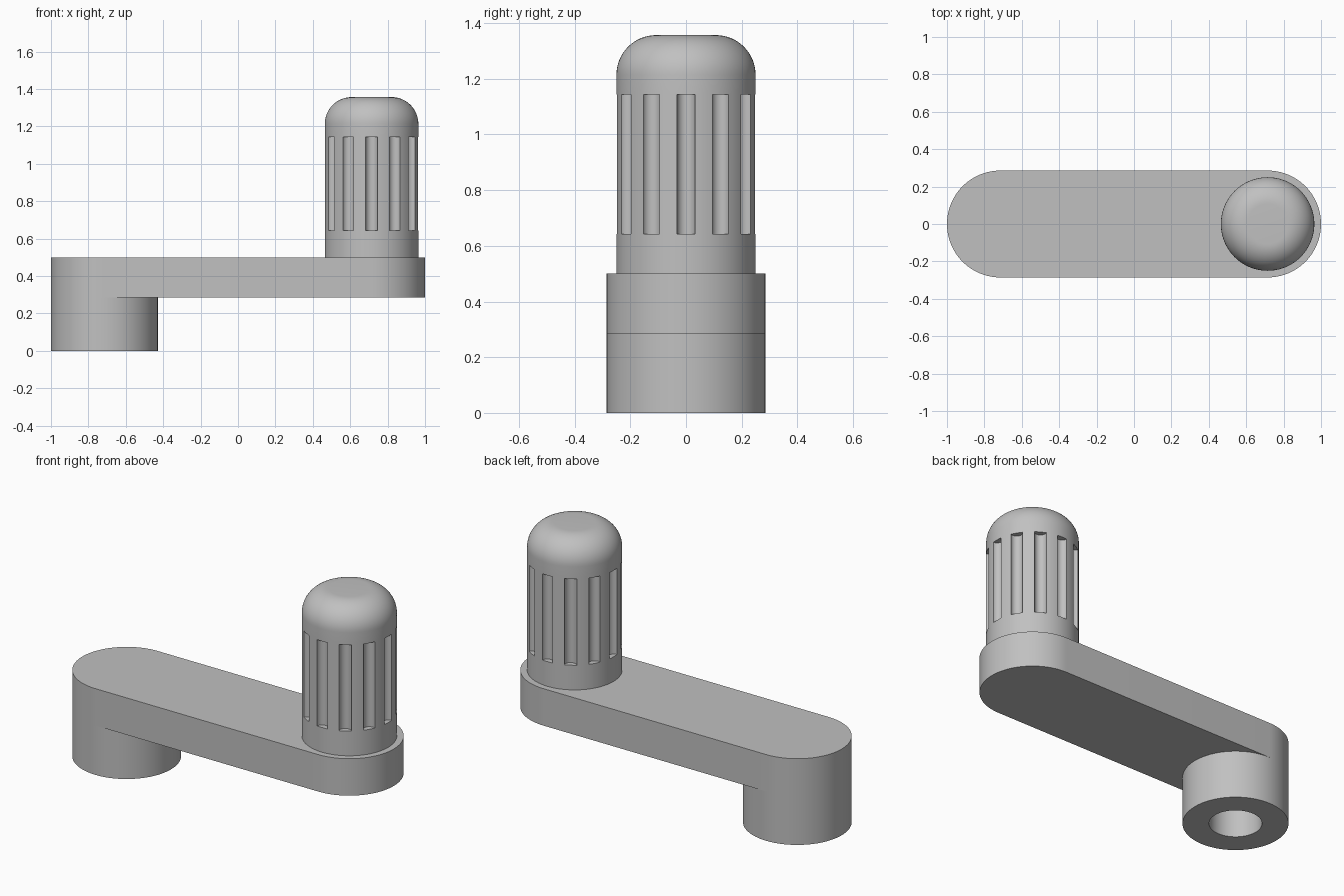
import bpy
import bmesh
from math import sin, cos, pi

cube = bpy.data.objects.get("Cube")
if cube:
    bpy.data.objects.remove(cube, do_unlink=True)

# Main dimensions
END_R = 2 / 7            # radius of the arm ends and the boss
END_X = 1 - END_R        # distance of the end centres from the middle
ARM_BOTTOM, ARM_TOP = END_R, 0.5
BORE_R = END_R / 2
KNOB_R, KNOB_TOP, FILLET = 0.25, 1.357, 0.143
GROOVE_R, GROOVE_LOW, GROOVE_HIGH, GROOVES = 0.033, 0.643, 1.143, 12
SEGMENTS = 96

grey = bpy.data.materials.new("plain grey")
grey.use_nodes = True
colour = (0.53, 0.53, 0.53, 1)
grey.diffuse_color = colour
grey.node_tree.nodes["Principled BSDF"].inputs["Base Color"].default_value = colour


def add_object(name, bm):
    bmesh.ops.recalc_face_normals(bm, faces=bm.faces)
    mesh = bpy.data.meshes.new(name)
    bm.to_mesh(mesh)
    bm.free()
    mesh.materials.append(grey)
    obj = bpy.data.objects.new(name, mesh)
    bpy.context.collection.objects.link(obj)
    return obj


def prism(bm, outline, low, high):
    base = bm.faces.new([bm.verts.new((x, y, low)) for x, y in outline])
    sides = bmesh.ops.extrude_face_region(bm, geom=[base], use_keep_orig=True)
    top = [v for v in sides["geom"] if isinstance(v, bmesh.types.BMVert)]
    bmesh.ops.translate(bm, vec=(0, 0, high - low), verts=top)


def lathe(name, profile, centre_x):
    """Turn (radius, height) points about a vertical axis."""
    bm = bmesh.new()
    verts = [bm.verts.new((r, 0, z)) for r, z in profile]
    edges = [bm.edges.new(pair) for pair in zip(verts, verts[1:])]
    bmesh.ops.spin(bm, geom=verts + edges, cent=(0, 0, 0), axis=(0, 0, 1),
                   angle=2 * pi, steps=SEGMENTS, use_merge=True)
    bmesh.ops.remove_doubles(bm, verts=bm.verts, dist=1e-5)
    # Close the ends that are still open on the axis side
    obj = add_object(name, bm)
    obj.location.x = centre_x
    return obj


def smooth(obj):
    bpy.ops.object.select_all(action="DESELECT")
    obj.select_set(True)
    bpy.context.view_layer.objects.active = obj
    bpy.ops.object.shade_smooth_by_angle(angle=pi / 6)


# Crank arm: a slot-shaped bar with round ends
half = SEGMENTS // 2
outline = []
for side in (1, -1):
    for i in range(half + 1):
        a = -pi / 2 + pi * i / half
        outline.append((side * (END_X + END_R * cos(a)), side * END_R * sin(a)))
bm = bmesh.new()
prism(bm, outline, ARM_BOTTOM, ARM_TOP)
arm = add_object("crank_arm", bm)
smooth(arm)

# Shaft boss: a tube under the arm, its bore closed by the arm
boss = lathe("shaft_boss", [(BORE_R, ARM_BOTTOM), (BORE_R, 0), (END_R, 0),
                            (END_R, ARM_BOTTOM)], -END_X)
smooth(boss)

# Knob: a cylinder with a rounded top
profile = [(0, ARM_TOP), (KNOB_R, ARM_TOP),
           (KNOB_R, GROOVE_LOW - 0.01), (KNOB_R, GROOVE_HIGH + 0.01)]
for i in range(17):
    a = pi / 2 * i / 16
    profile.append((KNOB_R - FILLET + FILLET * cos(a),
                    KNOB_TOP - FILLET + FILLET * sin(a)))
profile.append((0, KNOB_TOP))
knob = lathe("knob", profile, END_X)

# Grip grooves: round-bottomed flutes cut into the knob
bm = bmesh.new()
for k in range(GROOVES):
    turn = 2 * pi * k / GROOVES
    cx, cy = KNOB_R * cos(turn), KNOB_R * sin(turn)
    circle = [(cx + GROOVE_R * cos(turn + 2 * pi * i / 32),
               cy + GROOVE_R * sin(turn + 2 * pi * i / 32)) for i in range(32)]
    prism(bm, circle, GROOVE_LOW, GROOVE_HIGH)
cutter = add_object("groove_cutter", bm)
cutter.location.x = END_X
cutter.hide_render = True

cut = knob.modifiers.new("grip grooves", "BOOLEAN")
cut.operation = "DIFFERENCE"
cut.solver = "EXACT"
cut.object = cutter
bpy.ops.object.select_all(action="DESELECT")
knob.select_set(True)
bpy.context.view_layer.objects.active = knob
bpy.ops.object.modifier_apply(modifier=cut.name)
bpy.data.objects.remove(cutter, do_unlink=True)
smooth(knob)
